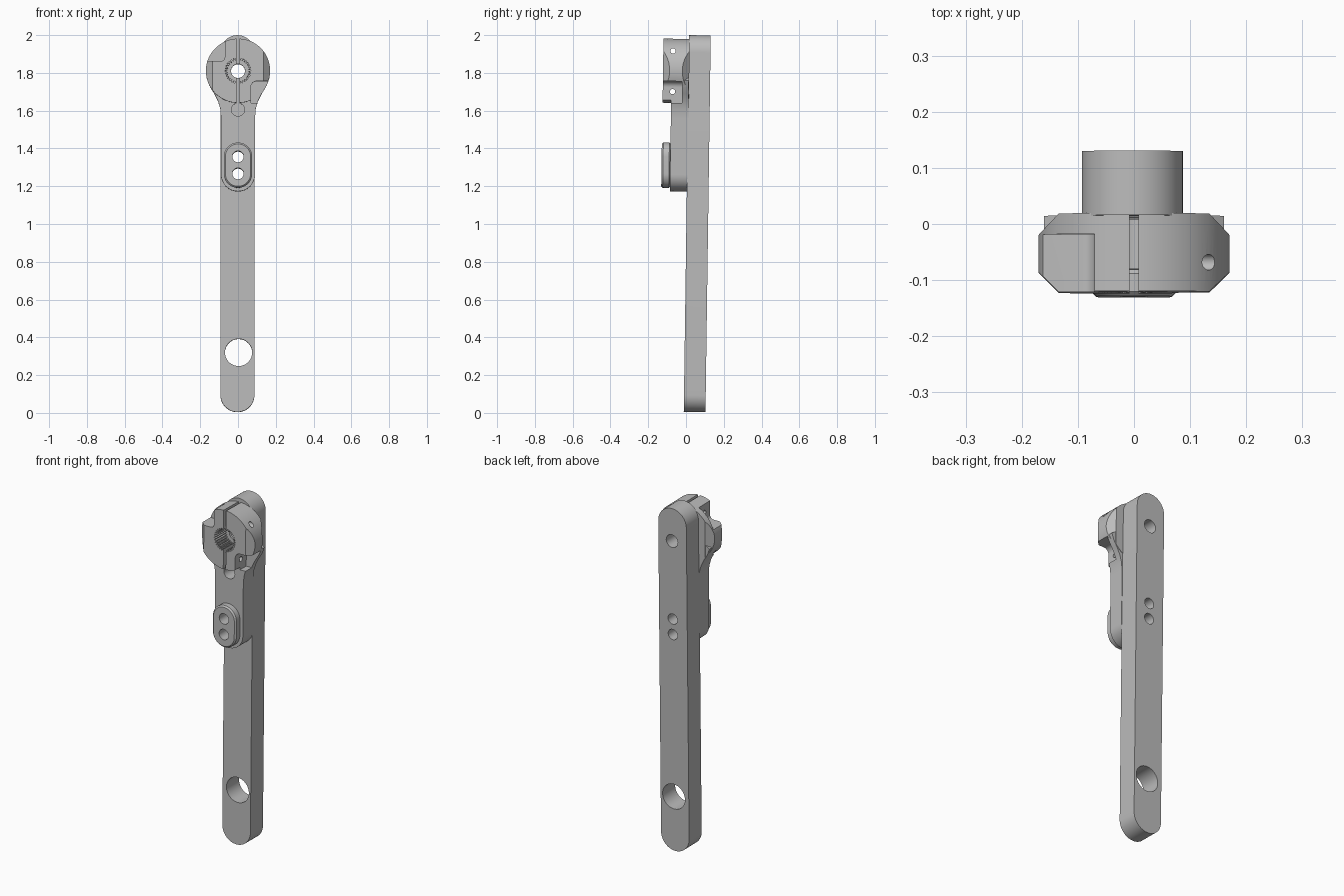
import bpy, bmesh
from math import sin, cos, pi, radians
from mathutils import Matrix

if "Cube" in bpy.data.objects:
    bpy.data.objects.remove(bpy.data.objects["Cube"])

grey = bpy.data.materials.new("plain grey")
grey.use_nodes = True
colour = (0.5, 0.5, 0.5, 1)
grey.diffuse_color = colour
grey.node_tree.nodes["Principled BSDF"].inputs["Base Color"].default_value = colour

TILT = Matrix.Translation((0, -0.012, 0)) @ Matrix.Rotation(-0.014, 4, 'X')


def extrude(name, points, lo, hi, axis='Y'):
    """Solid from an outline: (x, z) swept along y, (z, y) along x, (x, y) along z."""
    place = {'Y': lambda a, b, d: (a, d, b),
             'X': lambda a, b, d: (d, b, a),
             'Z': lambda a, b, d: (a, b, d)}[axis]
    bm = bmesh.new()
    near = [bm.verts.new(place(a, b, lo)) for a, b in points]
    far = [bm.verts.new(place(a, b, hi)) for a, b in points]
    bm.faces.new(near)
    bm.faces.new(far)
    for i in range(len(points)):
        j = (i + 1) % len(points)
        bm.faces.new((near[i], near[j], far[j], far[i]))
    bmesh.ops.recalc_face_normals(bm, faces=bm.faces)
    mesh = bpy.data.meshes.new(name)
    bm.to_mesh(mesh)
    bm.free()
    mesh.materials.append(grey)
    obj = bpy.data.objects.new(name, mesh)
    bpy.context.collection.objects.link(obj)
    return obj


def arc(cx, cy, r, start, end, n=24):
    angles = [radians(start + (end - start) * i / n) for i in range(n + 1)]
    return [(cx + r * cos(t), cy + r * sin(t)) for t in angles]


def circle(cx, cy, r, n=48):
    return arc(cx, cy, r, 0, 360, n)[:-1]


def slot_outline(z0, z1, r, x=0):
    return arc(x, z1, r, 0, 180) + arc(x, z0, r, 180, 360)


def rect(a0, a1, b0, b1):
    return [(a0, b0), (a1, b0), (a1, b1), (a0, b1)]


def bake(obj):
    graph = bpy.context.evaluated_depsgraph_get()
    mesh = bpy.data.meshes.new_from_object(obj.evaluated_get(graph))
    obj.modifiers.clear()
    obj.data = mesh


def combine(obj, other, operation='DIFFERENCE'):
    mod = obj.modifiers.new("combine", 'BOOLEAN')
    mod.operation, mod.solver, mod.object = operation, 'EXACT', other
    bake(obj)
    bpy.data.objects.remove(other)


def drill(obj, z, r, lo=-0.3, hi=0.3, x=0):
    combine(obj, extrude("drill", circle(x, z, r), lo, hi))


# Long flat bar with rounded ends
bar = extrude("long_bar", slot_outline(0.095, 1.91, 0.09, -0.003), 0, 0.115)
drill(bar, 0.32, 0.072, x=0.003)

# Short arm with a flared neck
side = [(0.09, 1.56), (0.094, 1.61), (0.106, 1.65), (0.126, 1.69),
        (0.148, 1.725), (0.16, 1.76), (0.1, 1.8)]
outline = arc(0, 1.262, 0.09, 180, 360) + side + [(-x, z) for x, z in reversed(side)]
arm = extrude("clamp_arm", outline, -0.09, 0.002)

# Round hub, its sides chamfered front and back
hub = extrude("hub", circle(0, 1.81, 0.17, 96), -0.135, 0.004)
half = [(0.134, -0.14), (0.134, -0.135), (0.17, -0.1),
        (0.17, -0.033), (0.134, 0.004), (0.134, 0.01)]
combine(hub, extrude("chamfers", half + [(-x, y) for x, y in reversed(half)],
                     1.5, 2.1, 'Z'), 'INTERSECT')
combine(arm, hub, 'UNION')

# Screw seats on opposite corners, with rounded inner corners
upper = [(-0.3, 1.86)] + arc(-0.092, 1.882, 0.022, 270, 360, 8) + [(-0.07, 2.1), (-0.3, 2.1)]
lower = [(0.3, 1.755)] + arc(0.1, 1.723, 0.032, 90, 180, 8) + [(0.068, 1.64), (0.3, 1.64)]
for seat in (upper, lower):
    combine(arm, extrude("seat", seat, -0.3, -0.033))

# Clamp screw holes across the hub
for z in (1.7, 1.915):
    combine(arm, extrude("screw_hole", circle(z, -0.083, 0.014, 24), -0.3, 0.3, 'X'))

# Splined shaft socket
teeth = 30
spline = []
for i in range(teeth):
    for step, r in ((0, 0.068), (0.3, 0.068), (0.5, 0.056), (0.8, 0.056)):
        t = 2 * pi * (i + step) / teeth
        spline.append((r * cos(t), 1.81 + r * sin(t)))
combine(arm, extrude("socket", spline, -0.2, -0.04))

# Clamp slit with its relief hole
combine(arm, extrude("slit", rect(-0.008, 0.008, 1.61, 2.1), -0.3, 0.1))
drill(arm, 1.605, 0.035, hi=-0.002)

# Raised pad on the arm
pad = extrude("raised_pad", slot_outline(1.265, 1.355, 0.075), -0.136, -0.088)
bevel = pad.modifiers.new("edge", 'BEVEL')
bevel.width, bevel.segments = 0.008, 1
bevel.limit_method, bevel.angle_limit = 'ANGLE', radians(40)
bake(pad)

# Shared through holes
for part in (bar, arm, pad):
    for z in (1.265, 1.355):
        drill(part, z, 0.03)
for part in (bar, arm):
    drill(part, 1.81, 0.037)

# Lean the whole assembly slightly and shade the curves smooth
for part in (bar, arm, pad):
    part.data.transform(TILT)
    bpy.ops.object.select_all(action='DESELECT')
    part.select_set(True)
    bpy.context.view_layer.objects.active = part
    bpy.ops.object.shade_smooth_by_angle(angle=radians(25))
